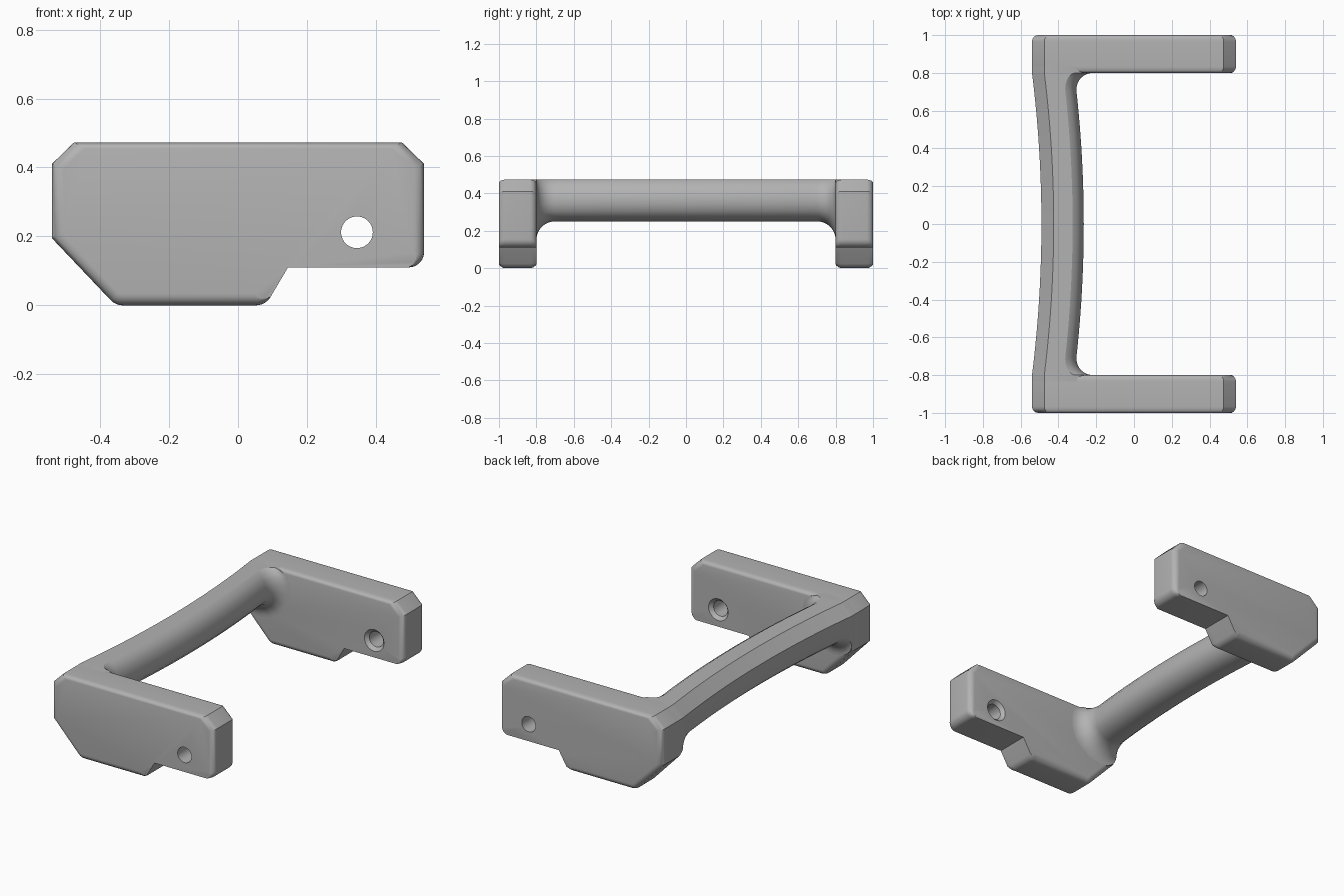
import bpy, bmesh, math
from mathutils import Vector

if "Cube" in bpy.data.objects:
    bpy.data.objects.remove(bpy.data.objects["Cube"])

grey = bpy.data.materials.new("satin grey")
grey.use_nodes = True
grey.diffuse_color = (0.45, 0.45, 0.45, 1)
grey.node_tree.nodes["Principled BSDF"].inputs["Base Color"].default_value = grey.diffuse_color


def loft(name, loops):
    """Skin a list of equal closed loops and cap both ends."""
    bm = bmesh.new()
    rings = [[bm.verts.new(p) for p in loop] for loop in loops]
    n = len(rings[0])
    for a, b in zip(rings, rings[1:]):
        for i in range(n):
            j = (i + 1) % n
            bm.faces.new((a[i], a[j], b[j], b[i]))
    bm.faces.new(rings[0])
    bm.faces.new(rings[-1])
    bmesh.ops.remove_doubles(bm, verts=bm.verts, dist=1e-5)
    bmesh.ops.recalc_face_normals(bm, faces=bm.faces)
    mesh = bpy.data.meshes.new(name)
    bm.to_mesh(mesh)
    bm.free()
    mesh.materials.append(grey)
    obj = bpy.data.objects.new(name, mesh)
    bpy.context.collection.objects.link(obj)
    return obj


def smooth(obj):
    bpy.ops.object.select_all(action="DESELECT")
    obj.select_set(True)
    bpy.context.view_layer.objects.active = obj
    bpy.ops.object.shade_smooth_by_angle(angle=math.radians(28))


# Side plate outline, clockwise: x, z, corner radius, rim width of the next edge
R, C = 0.034, 0.018
outline = [(-0.54, 0.41, 0, R), (-0.475, 0.473, 0, C), (0.475, 0.473, 0, R),
           (0.54, 0.41, 0, R), (0.54, 0.11, 0.045, 0), (0.145, 0.11, 0, 0),
           (0.08, 0, 0.05, R), (-0.355, 0, 0.05, R), (-0.54, 0.195, 0, R)]


def outline_points():
    """Return each outline point with its inward shift for the round rim
    and for the flat top chamfer."""
    result = []
    for i, (x, z, rad, w2) in enumerate(outline):
        p = Vector((x, z))
        prev, nxt = outline[i - 1], outline[(i + 1) % len(outline)]
        w1 = prev[3]
        d1 = (p - Vector(prev[:2])).normalized()
        d2 = (Vector(nxt[:2]) - p).normalized()
        n1, n2 = Vector((d1.y, -d1.x)), Vector((d2.y, -d2.x))
        turn = d1.angle(d2)
        if rad:
            cut = rad * math.tan(turn / 2)
            centre = p - d1 * cut + n1 * rad
            for k in range(7):
                t = k / 6
                n = (n1 * math.sin((1 - t) * turn) + n2 * math.sin(t * turn)) / math.sin(turn)
                result.append((centre - n * rad, n * (w1 + (w2 - w1) * t)))
        else:
            # shift that moves both neighbouring edges inward by their widths
            det = n1.x * n2.y - n1.y * n2.x
            result.append((p, Vector((w1 * n2.y - w2 * n1.y, n1.x * w2 - n2.x * w1)) / det))
    return result


def side_plate(name, side):
    pts = outline_points()
    layers = []
    steps = 6
    for k in range(steps + 1):
        a = math.pi / 2 * k / steps
        layers.append((R * (1 - math.sin(a)), 1 - math.cos(a)))
    rim = [(1 - depth, 1 - inset) for depth, inset in
           [(d, 1 - s) for d, s in layers]]
    loops = []
    for y0, sgn, order in ((1.0, -1, layers[::-1]), (0.8, 1, layers)):
        for depth, inset in order:
            amount = 1 - math.sqrt(max(0, 1 - (1 - depth / R) ** 2))
            loops.append([((p + s * amount).x, side * (y0 + sgn * depth), (p + s * amount).y)
                          for p, s in pts])
    plate = loft(name, loops)

    # Bolt hole, countersunk on the inner face
    hole = []
    for y, r in ((1.1, 0.046), (0.82, 0.046), (0.798, 0.067), (0.7, 0.067)):
        hole.append([(0.345 + r * math.cos(a), side * y, 0.212 + r * math.sin(a))
                     for a in (math.tau * k / 40 for k in range(40))])
    cutter = loft("hole_cutter", hole)
    cutter.hide_render = True
    mod = plate.modifiers.new("bolt hole", "BOOLEAN")
    mod.operation, mod.solver, mod.object = "DIFFERENCE", "EXACT", cutter
    bpy.context.view_layer.update()
    graph = bpy.context.evaluated_depsgraph_get()
    cut_mesh = bpy.data.meshes.new_from_object(plate.evaluated_get(graph))
    plate.modifiers.clear()
    plate.data = cut_mesh
    bpy.data.objects.remove(cutter)
    smooth(plate)


side_plate("right_side_plate", -1)
side_plate("left_side_plate", 1)

# Grip section: distance from the outer face, z, flare in x, flare in z
section = [(0, 0.41, 0, 0), (0.065, 0.473, 0, 0), (0.165, 0.473, 0.7, 0),
           (0.19, 0.458, 0.85, 0), (0.212, 0.425, 1, 0), (0.224, 0.385, 1, 0),
           (0.224, 0.345, 1, -0.2), (0.212, 0.305, 0.9, -0.5), (0.185, 0.275, 0.7, -0.75),
           (0.15, 0.257, 0.4, -0.95), (0.11, 0.25, 0.1, -1), (0.07, 0.252, 0, -1),
           (0.035, 0.265, 0, -0.95), (0.01, 0.287, 0, -0.9), (0, 0.31, 0, -0.85)]
FILLET = 0.1


def grip_loop(y):
    gap = 0.8 - abs(y)
    outer = -0.54 + 0.05 * max(0, 1 - (y / 0.8) ** 2)
    reach = min(FILLET, max(0, FILLET - gap))
    flare = FILLET - math.sqrt(FILLET ** 2 - reach ** 2)
    return [(outer + d + fx * flare, y, z + fz * flare) for d, z, fx, fz in section]


# Bowed grip that flares into both plates
half = [0.7 * k / 12 for k in range(12)]
half += [0.7 + FILLET * math.sin(math.pi / 2 * k / 10) for k in range(11)] + [0.85]
ys = [-y for y in half[:0:-1]] + half
smooth(loft("bowed_grip", [grip_loop(y) for y in ys]))
